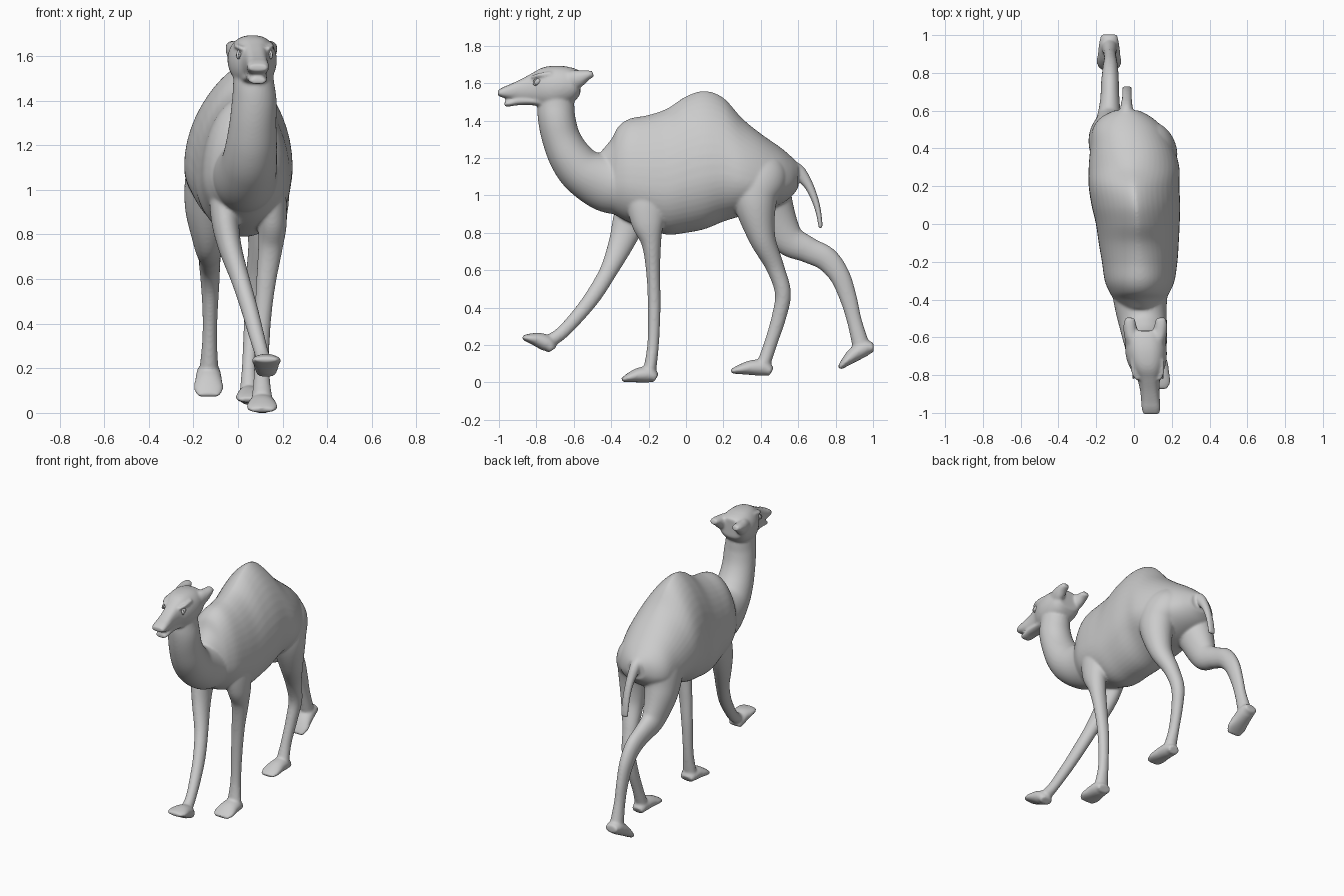
import bpy, bmesh, math
from mathutils import Vector

SIDES = 48
ANGLES = [2 * math.pi * i / SIDES for i in range(SIDES)]
skin = bmesh.new()


def smooth_rows(rows, steps=8):
    """Catmull-Rom interpolation of rows of numbers."""
    out = []
    for i in range(len(rows) - 1):
        a, b, c, d = (rows[max(i - 1, 0)], rows[i], rows[i + 1], rows[min(i + 2, len(rows) - 1)])
        for k in range(steps):
            t = k / steps
            out.append([0.5 * (2 * q + (r - p) * t + (2 * p - 5 * q + 4 * r - s) * t * t
                               + (3 * q - p - 3 * r + s) * t ** 3) for p, q, r, s in zip(a, b, c, d)])
    return out + [list(rows[-1])]


def bridge(rings):
    """Skin a list of closed point rings into a capped volume."""
    loops = [[skin.verts.new(p) for p in ring] for ring in rings]
    faces = [skin.faces.new(loops[0]), skin.faces.new(loops[-1])]
    for a, b in zip(loops, loops[1:]):
        for i in range(SIDES):
            j = (i + 1) % SIDES
            faces.append(skin.faces.new((a[i], a[j], b[j], b[i])))
    bmesh.ops.recalc_face_normals(skin, faces=faces)


def limb(rows):
    """Tube through (x, y, z, half width, half depth)."""
    rows = smooth_rows(rows)
    pts = [Vector(r[:3]) for r in rows]
    rings = []
    for i, r in enumerate(rows):
        tan = (pts[min(i + 1, len(pts) - 1)] - pts[max(i - 1, 0)]).normalized()
        side = (Vector((1, 0, 0)) - tan * tan.x).normalized()
        up = tan.cross(side)
        rings.append([pts[i] + side * r[3] * math.cos(a) + up * r[4] * math.sin(a) for a in ANGLES])
    bridge(rings)


def trunk(rows, mid=0.38):
    """Upright sections (y, centre x, top z, bottom z, half width, taper of upper half)."""
    rings = []
    for y, cx, top, bot, w, p in smooth_rows(rows):
        zm = bot + mid * (top - bot)
        ring = []
        for a in ANGLES:
            c, s = math.cos(a), math.sin(a)
            e = p if s > 0 else min(p, 1)
            ring.append(Vector((cx + w * math.copysign(abs(c) ** e, c), y,
                                zm + s * ((top - zm) if s > 0 else (zm - bot)))))
        rings.append(ring)
    bridge(rings)


def foot(x, heel, toe, w):
    """Splayed pad whose sole runs from heel to toe, both (y, z)."""
    h, t = Vector((x, *heel)), Vector((x, *toe))
    d = (t - h).normalized()
    up = Vector((0, -d.z, d.y))
    if up.z < 0:
        up = -up
    rows = []
    for f, height, width in ((0, .05, .65), (.2, .085, .8), (.5, .08, .9), (.8, .05, 1), (1, .022, .75)):
        rows.append((*(h.lerp(t, f) + up * height / 2), w * width, height / 2))
    limb(rows)


# torso with hump
trunk([(-.45, .035, 1.24, .96, .10, 1), (-.40, .03, 1.30, .91, .135, 1), (-.36, .03, 1.37, .885, .16, 1),
       (-.30, .03, 1.41, .855, .185, 1), (-.20, .03, 1.43, .82, .20, 1.1), (-.10, .025, 1.465, .79, .212, 1.25),
       (0, .02, 1.53, .80, .222, 1.4), (.10, .01, 1.559, .82, .235, 1.5), (.20, 0, 1.522, .86, .24, 1.45),
       (.30, 0, 1.412, .89, .24, 1.2), (.40, -.01, 1.33, .91, .222, 1), (.50, -.03, 1.26, .95, .19, 1),
       (.56, -.04, 1.21, .99, .14, 1), (.60, -.04, 1.17, 1.04, .07, 1)])

# neck
limb([(.068, -.69, 1.58, .085, .085), (.07, -.695, 1.48, .092, .098), (.073, -.69, 1.40, .10, .10),
      (.067, -.665, 1.30, .105, .103), (.06, -.615, 1.20, .115, .115), (.05, -.54, 1.12, .125, .13),
      (.035, -.42, 1.07, .14, .16), (.03, -.28, 1.06, .16, .17)])

# skull and snout, then the lower jaw
trunk([(-.565, .06, 1.665, 1.54, .085, .8), (-.60, .06, 1.68, 1.50, .102, .8), (-.66, .063, 1.692, 1.475, .11, .8),
       (-.72, .067, 1.692, 1.465, .105, .8), (-.77, .072, 1.682, 1.475, .088, .8), (-.82, .078, 1.655, 1.495, .062, .7),
       (-.88, .083, 1.622, 1.505, .051, .6), (-.94, .088, 1.594, 1.514, .05, .6), (-.975, .09, 1.58, 1.522, .05, .6),
       (-1.006, .09, 1.562, 1.532, .043, .6)], mid=.5)
trunk([(-.74, .07, 1.53, 1.465, .07, 1), (-.82, .078, 1.525, 1.482, .052, .8), (-.90, .085, 1.525, 1.482, .046, .7),
       (-.94, .088, 1.51, 1.476, .043, .7), (-.97, .09, 1.503, 1.475, .036, .7)], mid=.5)

# ears and brow ridges
for s in (-1, 1):
    limb([(.06 + s * .055, -.67, 1.61, .035, .045), (.06 + s * .074, -.59, 1.62, .038, .05),
          (.06 + s * .082, -.535, 1.64, .034, .03), (.06 + s * .08, -.497, 1.65, .026, .016)])
    limb([(.07 + s * .078, -.72, 1.648, .012, .016), (.073 + s * .075, -.785, 1.643, .013, .011),
          (.077 + s * .055, -.825, 1.632, .011, .01)])

# tail
limb([(-.04, .54, 1.15, .05, .045), (-.04, .60, 1.125, .036, .04), (-.038, .655, 1.055, .028, .026),
      (-.037, .692, .97, .026, .019), (-.037, .712, .89, .028, .014), (-.037, .72, .825, .028, .011)])

# near (right) front leg, planted
limb([(.10, -.22, 1.14, .05, .08), (.135, -.212, 1.0, .074, .11), (.153, -.205, .86, .066, .09),
      (.145, -.185, .74, .055, .052), (.125, -.175, .58, .044, .037), (.11, -.17, .40, .037, .034),
      (.106, -.176, .20, .034, .031), (.108, -.195, .06, .047, .035)])
foot(.108, (-.16, -.003), (-.342, .001), .07)

# far (left) front leg, swung forward across the chest
limb([(-.04, -.23, 1.12, .06, .08), (-.055, -.265, .98, .072, .10), (-.057, -.305, .86, .062, .088),
      (-.035, -.348, .74, .052, .068), (.01, -.412, .60, .042, .048), (.05, -.49, .47, .038, .043),
      (.08, -.575, .36, .035, .038), (.108, -.67, .26, .032, .035), (.123, -.75, .21, .04, .036)])
foot(.127, (-.727, .15), (-.88, .23), .066)

# near hind leg with a broad thigh sinking into the rump
limb([(.03, .39, 1.25, .05, .08), (.09, .39, 1.11, .115, .15), (.122, .37, .97, .108, .118),
      (.12, .405, .78, .076, .073), (.088, .475, .62, .052, .049), (.073, .518, .48, .043, .043),
      (.06, .497, .35, .036, .039), (.05, .45, .20, .033, .035), (.05, .41, .085, .044, .037)])
foot(.05, (.455, .031), (.24, .047), .06)

# far hind leg, kicked back
limb([(-.05, .40, 1.24, .05, .08), (-.105, .41, 1.10, .115, .15), (-.135, .455, .94, .105, .12),
      (-.133, .538, .775, .07, .09), (-.128, .65, .71, .052, .07), (-.127, .75, .66, .047, .065),
      (-.125, .822, .57, .041, .055), (-.125, .868, .45, .034, .046), (-.127, .90, .33, .033, .04),
      (-.13, .935, .20, .042, .046)])
foot(-.132, (1.015, .165), (.825, .066), .066)

# fuse the parts into one soft skin
mesh = bpy.data.meshes.new("camel_body")
skin.to_mesh(mesh)
skin.free()
body = bpy.data.objects.new("camel_body", mesh)
bpy.context.collection.objects.link(body)
fuse = body.modifiers.new("fuse", 'REMESH')
fuse.mode = 'VOXEL'
fuse.voxel_size = .0075
fuse.use_smooth_shade = True
soften = body.modifiers.new("soften", 'SMOOTH')
soften.factor = .5
soften.iterations = 9

# eyes with lid rims, set almost flush in the skull
for s, side in ((-1, "left"), (1, "right")):
    place = (.074 + s * .066, -.79, 1.61)
    turn = (.45, 0, s * .4)
    bpy.ops.mesh.primitive_uv_sphere_add(segments=20, ring_count=12, radius=1, location=place, rotation=turn)
    eye = bpy.context.object
    eye.name = side + "_eye"
    eye.scale = (.014, .028, .017)
    bpy.ops.object.shade_smooth()
    bpy.ops.mesh.primitive_torus_add(major_radius=1, minor_radius=.2, major_segments=24, minor_segments=8,
                                     rotation=(0, math.pi / 2, 0))
    lid = bpy.context.object
    lid.name = side + "_eyelid"
    bpy.ops.object.transform_apply(location=False, rotation=True, scale=False)
    lid.location, lid.rotation_euler, lid.scale = place, turn, (.03, .028, .018)
    bpy.ops.object.shade_smooth()
